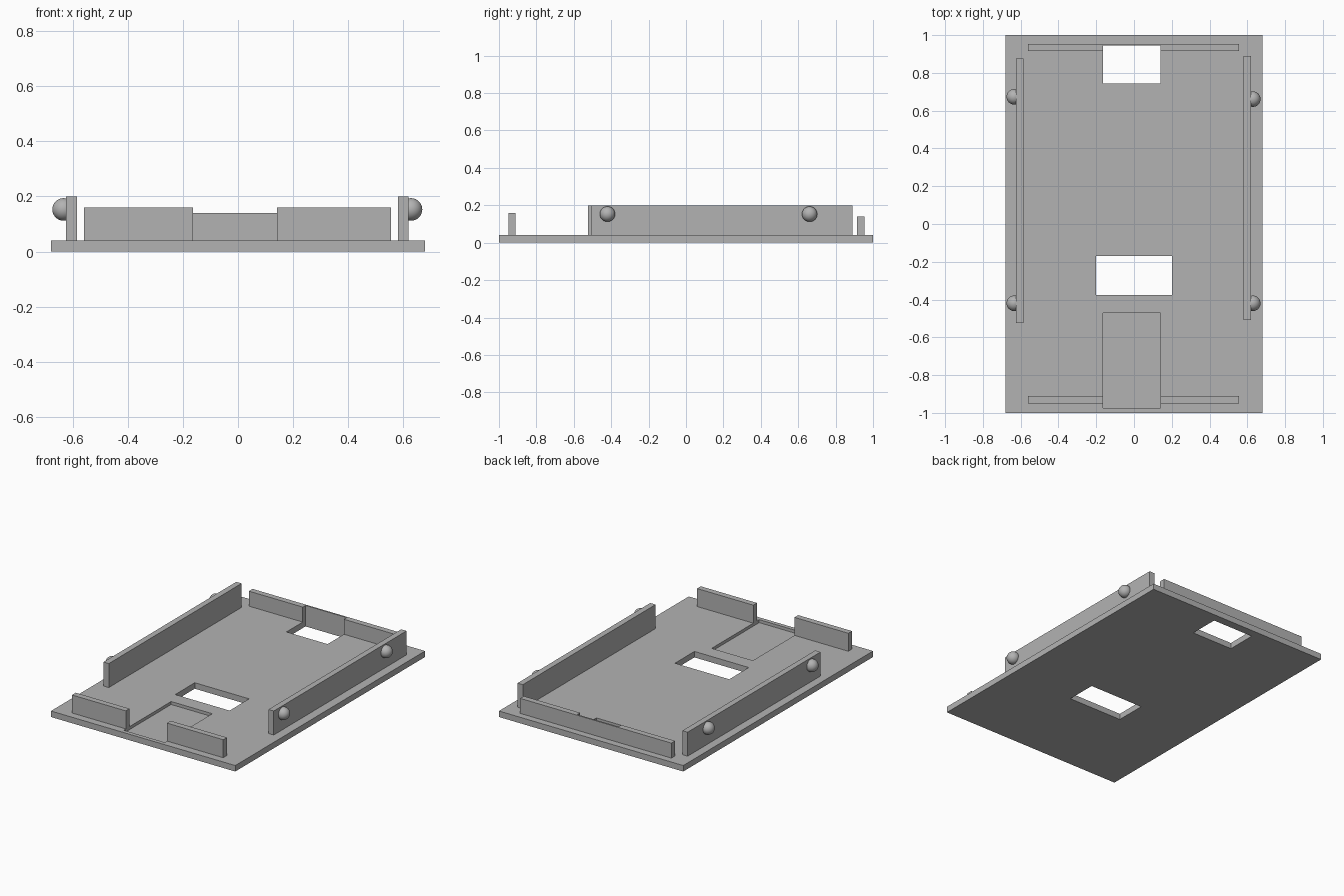
import bpy
from mathutils import Vector

cube = bpy.data.objects.get("Cube")
if cube:
    bpy.data.objects.remove(cube, do_unlink=True)

grey = bpy.data.materials.new("plain_grey")
grey.use_nodes = True
grey.diffuse_color = (0.45, 0.45, 0.45, 1)
grey.node_tree.nodes["Principled BSDF"].inputs["Base Color"].default_value = grey.diffuse_color


def box(name, x, y, z):
    """Box spanning the given (low, high) ranges."""
    low, high = (Vector(c) for c in zip(x, y, z))
    bpy.ops.mesh.primitive_cube_add(size=1)
    ob = bpy.context.object
    ob.name = name
    for v in ob.data.vertices:
        v.co = (low + high) / 2 + v.co * (high - low)
    ob.data.materials.append(grey)
    return ob


def cut(ob, cutters):
    bpy.context.view_layer.objects.active = ob
    for c in cutters:
        mod = ob.modifiers.new("cut", 'BOOLEAN')
        mod.operation = 'DIFFERENCE'
        mod.solver = 'EXACT'
        mod.object = c
        bpy.ops.object.modifier_apply(modifier=mod.name)


BASE = 0.04
SLOT = (-0.163, 0.141)

# Cutters for the openings and the shallow front recess
rear_cut = box("rear_opening_cutter", SLOT, (0.743, 0.944), (-0.1, 0.3))
middle_cut = box("middle_opening_cutter", (-0.2, 0.201), (-0.376, -0.17), (-0.1, 0.3))
recess_cut = box("recess_cutter", SLOT, (-0.973, -0.472), (0.02, 0.3))

# Base plate and end walls
plate = box("base_plate", (-0.68, 0.68), (-1, 1), (0, BASE))
rear = box("rear_wall", (-0.56, 0.556), (0.915, 0.954), (BASE, 0.14))
front = box("front_wall", (-0.56, 0.556), (-0.95, -0.911), (BASE, 0.16))
cut(plate, [rear_cut, middle_cut, recess_cut])
cut(rear, [rear_cut])
cut(front, [recess_cut])
for c in (rear_cut, middle_cut, recess_cut):
    bpy.data.objects.remove(c, do_unlink=True)

# Side walls
box("right_wall", (-0.625, -0.586), (-0.525, 0.875), (BASE, 0.2))
box("left_wall", (0.581, 0.62), (-0.509, 0.89), (BASE, 0.2))

# Round snap bumps on the outer sides
for name, x, y in (("right_front_bump", -0.634, -0.42), ("right_rear_bump", -0.634, 0.673),
                   ("left_front_bump", 0.629, -0.42), ("left_rear_bump", 0.629, 0.661)):
    bpy.ops.mesh.primitive_uv_sphere_add(segments=32, ring_count=16, radius=0.041,
                                         location=(x, y, 0.153))
    bump = bpy.context.object
    bump.name = name
    bump.data.materials.append(grey)
    bpy.ops.object.shade_smooth()
